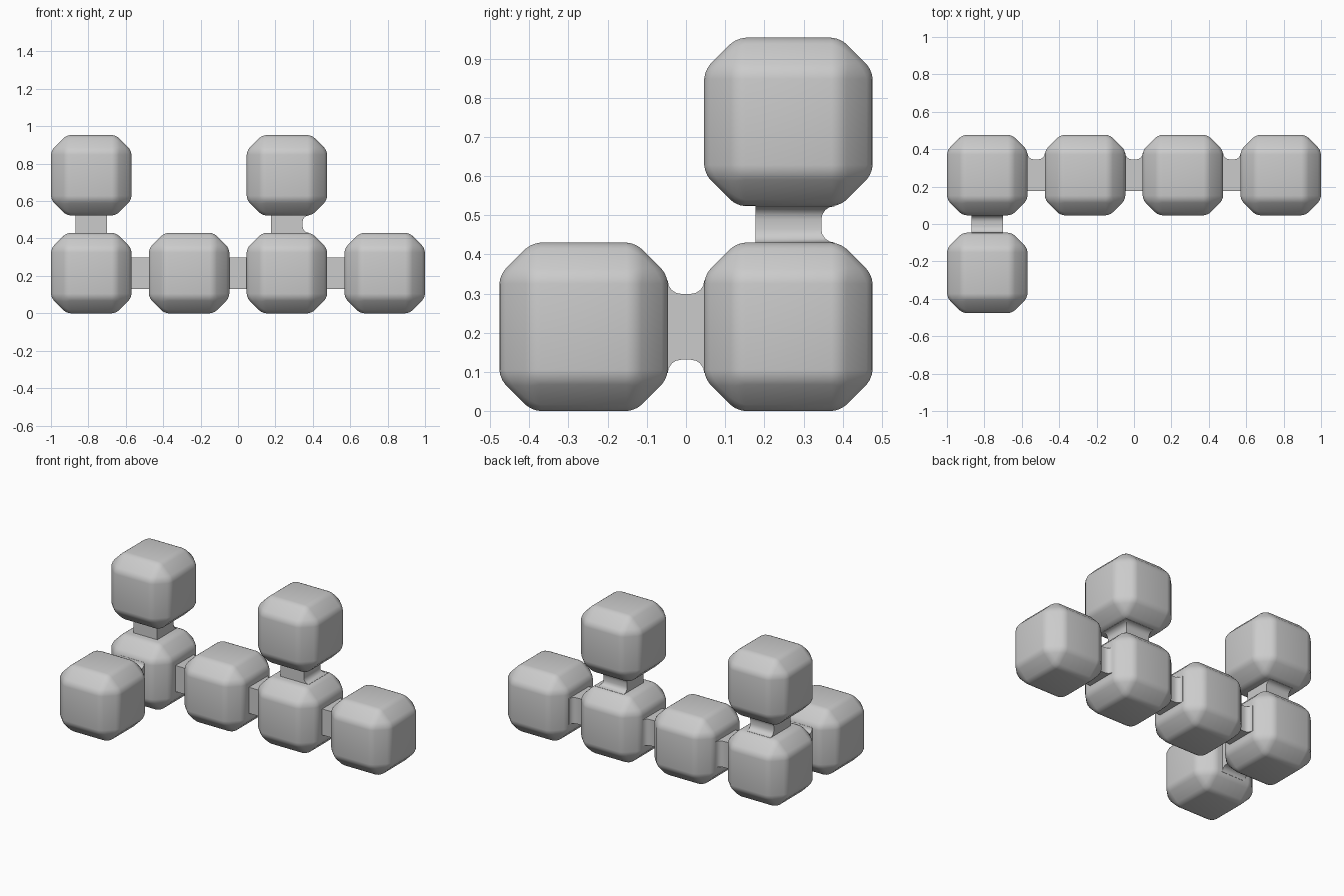
import bpy, bmesh, math
from mathutils import Vector

if "Cube" in bpy.data.objects:
    bpy.data.objects.remove(bpy.data.objects["Cube"], do_unlink=True)

grey = bpy.data.materials.new("light_grey")
grey.use_nodes = True
colour = (0.6, 0.6, 0.6, 1)
grey.diffuse_color = colour
grey.node_tree.nodes["Principled BSDF"].inputs["Base Color"].default_value = colour

HALF = 0.215      # half size of a block
STEP = 0.523      # distance between block centres
BAR = 0.084       # half width of a connector


def finish(name, bm):
    bmesh.ops.recalc_face_normals(bm, faces=bm.faces)
    mesh = bpy.data.meshes.new(name)
    bm.to_mesh(mesh)
    bm.free()
    mesh.materials.append(grey)
    obj = bpy.data.objects.new(name, mesh)
    bpy.context.collection.objects.link(obj)
    bpy.ops.object.select_all(action='DESELECT')
    obj.select_set(True)
    bpy.context.view_layer.objects.active = obj
    return obj


def centre(cell):
    i, j, k = cell
    return Vector(((i - 1.5) * STEP, (j - 0.5) * STEP, HALF + k * STEP))


def block(name, cell):
    # Cube with broad chamfers whose edges are softened again
    bm = bmesh.new()
    bmesh.ops.create_cube(bm, size=2 * HALF)
    bmesh.ops.bevel(bm, geom=bm.edges[:], offset=0.083, segments=1,
                    affect='EDGES', profile=0.5)
    bmesh.ops.bevel(bm, geom=bm.edges[:], offset=0.022, segments=3,
                    affect='EDGES', profile=0.5)
    obj = finish(name, bm)
    obj.location = centre(cell)
    bpy.ops.object.shade_smooth_by_angle(angle=math.radians(40))


def connector(name, start, end, flared):
    # Square bar; the sides named in flared curve outwards at both ends
    a, b = centre(start), centre(end)
    mid, axis = (a + b) / 2, (b - a).normalized()
    u = Vector((1, 0, 0)) if abs(axis.x) < 0.5 else Vector((0, 1, 0))
    v = axis.cross(u)
    gap, radius = STEP / 2 - HALF, 0.034
    arc = [(gap - radius * (1 - math.cos(t * math.pi / 8)),
            radius * (1 - math.sin(t * math.pi / 8))) for t in range(5)]
    half = [(gap + 0.03, radius)] + arc
    stations = [(-p, f) for p, f in half] + [(p, f) for p, f in reversed(half)]
    bm = bmesh.new()
    rings = []
    for pos, flare in stations:
        ring = []
        for su, sv in ((1, 1), (-1, 1), (-1, -1), (1, -1)):
            co = mid + axis * pos
            for side in (u * su, v * sv):
                grow = flare if any(side.dot(Vector(f)) > 0.9 for f in flared) else 0
                co = co + side * (BAR + grow)
            ring.append(bm.verts.new(co))
        rings.append(ring)
    for r, s in zip(rings, rings[1:]):
        for n in range(4):
            m = (n + 1) % 4
            bm.faces.new((r[n], r[m], s[m], s[n]))
    bm.faces.new(rings[0])
    bm.faces.new(rings[-1])
    finish(name, bm)
    bpy.ops.object.shade_smooth_by_angle(angle=math.radians(35))


# Row of four blocks along the back
for i in range(4):
    block(f"row_block_{i + 1}", (i, 1, 0))
for i in range(3):
    connector(f"row_connector_{i + 1}", (i, 1, 0), (i + 1, 1, 0), [(0, 1, 0)])

# Raised blocks on the first and third of the row
for side, i, flared in (("right", 0, [(0, 1, 0)]),
                        ("left", 2, [(0, 1, 0), (1, 0, 0)])):
    block(f"{side}_upper_block", (i, 1, 1))
    connector(f"{side}_upright_connector", (i, 1, 0), (i, 1, 1), flared)

# Block standing in front of the first
block("front_block", (0, 0, 0))
connector("front_connector", (0, 0, 0), (0, 1, 0), [(0, 0, 1), (0, 0, -1)])
